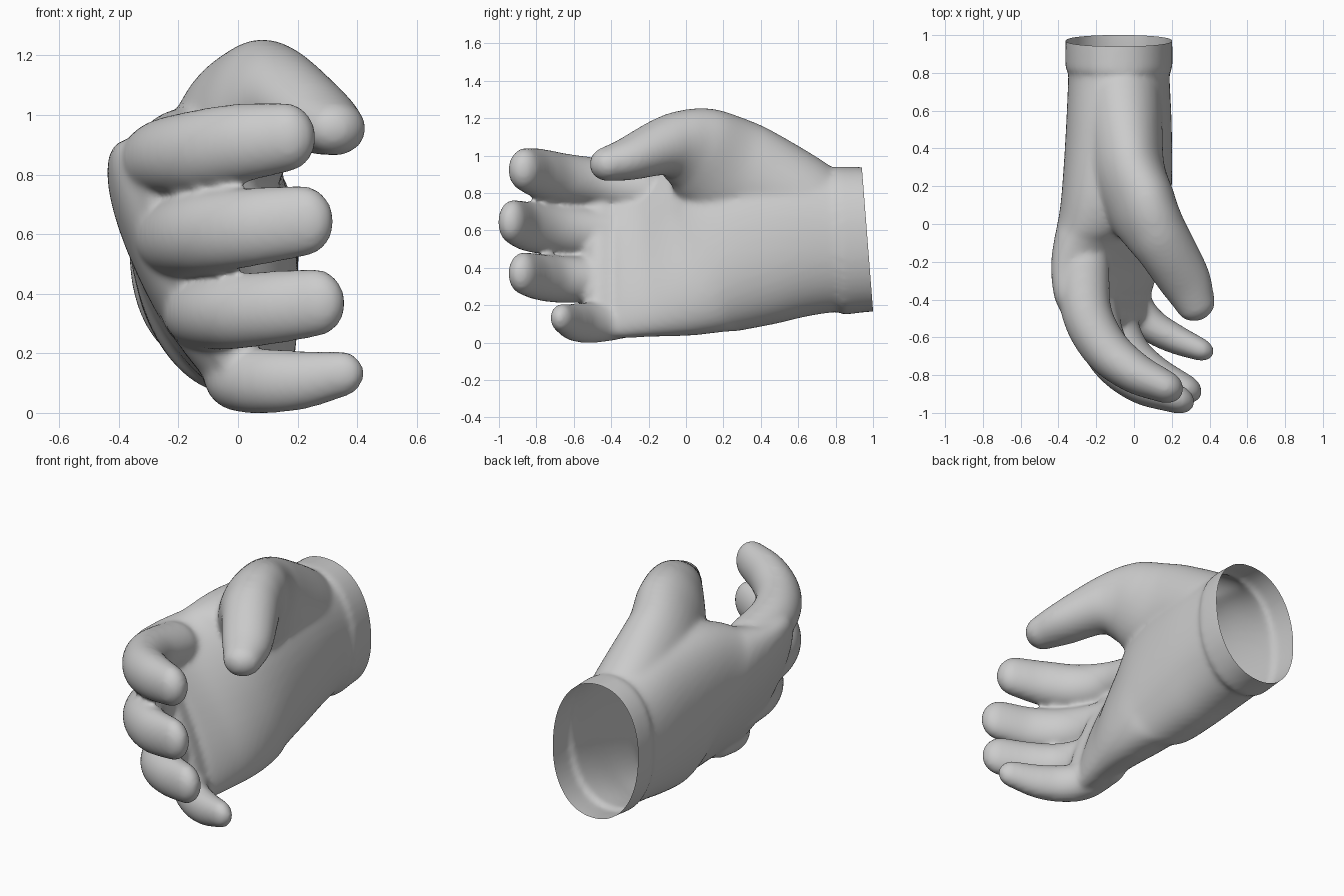
import bpy, bmesh, math
from mathutils import Vector

if "Cube" in bpy.data.objects:
    bpy.data.objects.remove(bpy.data.objects["Cube"])

bm = bmesh.new()


def spline(pts, steps=6):
    # Catmull-Rom through stations of any dimension
    p = [Vector(q) for q in pts]
    p = [p[0] * 2 - p[1]] + p + [p[-1] * 2 - p[-2]]
    out = []
    for i in range(1, len(p) - 2):
        a, b, c, d = p[i - 1:i + 3]
        for k in range(steps):
            t = k / steps
            out.append((b * 2 + (c - a) * t + (a * 2 - b * 5 + c * 4 - d) * t ** 2
                        + (b * 3 - a - c * 3 + d) * t ** 3) * 0.5)
    return out + [p[-2]]


def loft(stations, cap, n=32, power=1.0):
    # stations: x, y, z, half thickness, half height, sideways lean; ends are domed by cap
    st = spline(stations)
    rings = []
    for i, s in enumerate(st):
        tan = (st[min(i + 1, len(st) - 1)].copy() - st[max(i - 1, 0)])
        rings.append((Vector(s[:3]), Vector(tan[:3]).normalized(), s[3], s[4], s[5]))

    def dome(ring, sign):
        c, t, rh, rv, lean = ring
        return [(c + t * sign * cap * math.sin(a), t, rh * math.cos(a), rv * math.cos(a),
                 lean * math.cos(a)) for a in (0.35, 0.7, 1.05, 1.3, 1.48)]

    rings = dome(rings[0], -1)[::-1] + rings + dome(rings[-1], 1)
    loops = []
    for c, t, rh, rv, lean in rings:
        side = t.cross(Vector((0, 0, 1))).normalized()
        up = side.cross(t)
        loop = []
        for k in range(n):
            a = 2 * math.pi * k / n
            ca, sa = math.cos(a), math.sin(a)
            ca = math.copysign(abs(ca) ** power, ca)
            sa = math.copysign(abs(sa) ** power, sa)
            loop.append(bm.verts.new(c + side * rh * ca + up * rv * sa + Vector((lean * sa, 0, 0))))
        loops.append(loop)
    for a, b in zip(loops, loops[1:]):
        for k in range(n):
            bm.faces.new((a[k], a[(k + 1) % n], b[(k + 1) % n], b[k]))
    bm.faces.new(loops[0][::-1])
    bm.faces.new(loops[-1])


# palm and wrist
loft([(-.08, 1.0, .55, .258, .37, 0), (-.08, .78, .545, .268, .385, 0),
      (-.08, .5, .555, .278, .45, -.03), (-.09, .2, .54, .275, .485, -.08),
      (-.11, 0, .495, .245, .46, -.15), (-.15, -.2, .475, .195, .445, -.2),
      (-.165, -.38, .47, .15, .445, -.2), (-.13, -.48, .47, .115, .42, -.18)], .08, 48, .92)
# rolled cuff
loft([(-.08, 1.1, .55, .275, .38, 0), (-.08, .95, .55, .283, .388, 0),
      (-.08, .82, .545, .284, .398, 0)], .04, 48, .92)
# thumb with its fleshy base
loft([(-.07, .85, .62, .2, .2, 0), (-.06, .62, .75, .21, .25, 0), (-.04, .3, .88, .2, .3, .03),
      (.04, .09, 1.0, .185, .265, .05), (.105, -.03, 1.045, .168, .205, .03),
      (.17, -.13, 1.045, .155, .155, 0), (.27, -.3, .985, .138, .118, 0),
      (.325, -.42, .955, .108, .093, 0)], .095)
# index, middle, ring and little fingers
loft([(-.27, -.22, .81, .14, .13, 0), (-.25, -.47, .855, .133, .13, 0), (-.15, -.66, .875, .125, .138, 0),
      (0, -.785, .905, .11, .133, 0), (.16, -.86, .925, .088, .117, 0)], .105)
loft([(-.23, -.27, .58, .13, .12, 0), (-.2, -.52, .59, .128, .133, 0), (-.12, -.71, .603, .12, .138, 0),
      (.03, -.85, .622, .1, .133, 0), (.22, -.925, .645, .077, .12, 0)], .105)
loft([(-.13, -.27, .33, .125, .11, 0), (-.11, -.5, .335, .125, .122, 0), (-.03, -.68, .338, .115, .126, 0),
      (.1, -.79, .352, .1, .124, 0), (.26, -.868, .37, .078, .115, 0)], .105)
loft([(-.04, -.25, .13, .08, .09, 0), (0, -.43, .113, .1, .108, 0), (.09, -.535, .107, .09, .109, 0),
      (.21, -.605, .11, .08, .1, 0), (.34, -.66, .13, .063, .08, 0)], .088)

bmesh.ops.recalc_face_normals(bm, faces=bm.faces)
mesh = bpy.data.meshes.new("glove")
bm.to_mesh(mesh)
bm.free()
glove = bpy.data.objects.new("glove", mesh)
bpy.context.collection.objects.link(glove)

# fuse all parts into one skin and soften the joints
fuse = glove.modifiers.new("fuse", 'REMESH')
fuse.mode = 'VOXEL'
fuse.voxel_size = .014
soft = glove.modifiers.new("soften", 'SMOOTH')
soft.factor = .5
soft.iterations = 16
deps = bpy.context.evaluated_depsgraph_get()
skin = bpy.data.meshes.new_from_object(glove.evaluated_get(deps))
glove.modifiers.clear()

# cut the wrist opening, leaving a hollow shell
cut = bmesh.new()
cut.from_mesh(skin)
bmesh.ops.bisect_plane(cut, geom=cut.verts[:] + cut.edges[:] + cut.faces[:],
                       plane_co=(0, .94, .94), plane_no=(0, 1, .078), clear_outer=True)
for f in cut.faces:
    f.smooth = True
cut.to_mesh(skin)
cut.free()
glove.data = skin
